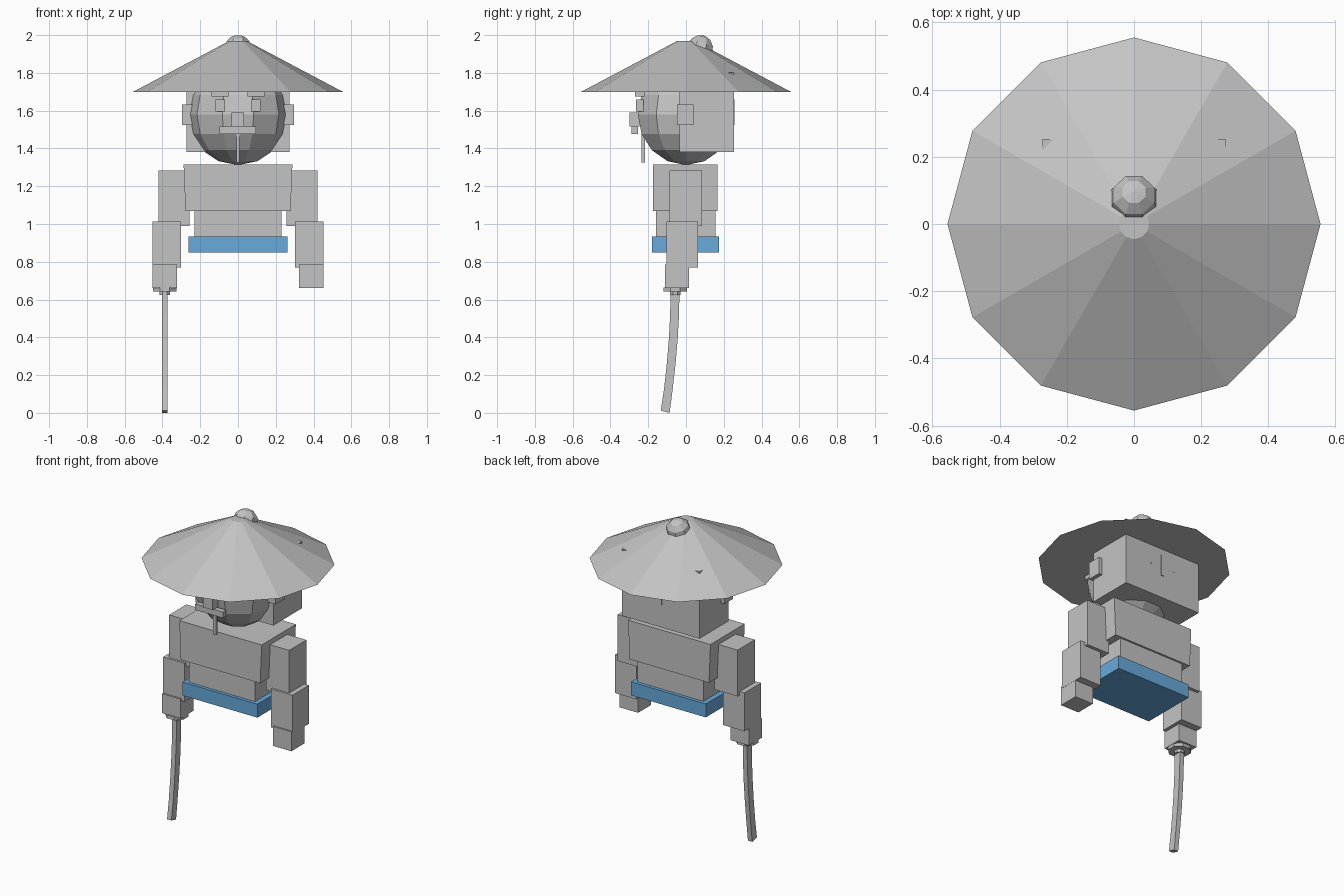
import bpy, bmesh, math
from mathutils import Matrix, Vector

if "Cube" in bpy.data.objects:
    bpy.data.objects.remove(bpy.data.objects["Cube"])


def material(name, rgb):
    m = bpy.data.materials.new(name)
    m.diffuse_color = (*rgb, 1)
    m.use_nodes = True
    m.node_tree.nodes["Principled BSDF"].inputs["Base Color"].default_value = m.diffuse_color
    return m


GREY = material("plain grey", (0.55, 0.55, 0.55))
BLUE = material("belt blue", (0.14, 0.40, 0.71))


def finish(name, bm, mat=GREY):
    bmesh.ops.recalc_face_normals(bm, faces=bm.faces)
    me = bpy.data.meshes.new(name)
    bm.to_mesh(me)
    bm.free()
    me.materials.append(mat)
    ob = bpy.data.objects.new(name, me)
    bpy.context.collection.objects.link(ob)
    return ob


def box(name, x, y, z, mat=GREY, taper=1.0):
    """Box from (min, max) ranges; taper narrows the bottom in x."""
    bm = bmesh.new()
    bmesh.ops.create_cube(bm, size=1)
    for v in bm.verts:
        px, py, pz = (r[0] + (c + 0.5) * (r[1] - r[0]) for r, c in zip((x, y, z), v.co))
        if v.co.z < 0:
            mid = (x[0] + x[1]) / 2
            px = mid + (px - mid) * taper
        v.co = (px, py, pz)
    return finish(name, bm, mat)


def pair(name, x, y, z):
    box("right_" + name, x, y, z)
    box("left_" + name, (-x[1], -x[0]), y, z)


def cone(name, sides, r1, r2, z, at=(0, 0), turn=0):
    bm = bmesh.new()
    m = Matrix.Translation((*at, (z[0] + z[1]) / 2)) @ Matrix.Rotation(turn, 4, 'Z')
    bmesh.ops.create_cone(bm, cap_ends=True, segments=sides, radius1=r1, radius2=r2,
                          depth=z[1] - z[0], matrix=m)
    return finish(name, bm)


def ball(name, centre, r, segs, rings, rot):
    bm = bmesh.new()
    bmesh.ops.create_uvsphere(bm, u_segments=segs, v_segments=rings, radius=r,
                              matrix=Matrix.Translation(centre) @ rot)
    return finish(name, bm)


# Hat and its knob
cone("hat", 12, 0.555, 0.045, (1.70, 1.97))
ball("hat_knob", (0, 0.073, 1.926), 0.075, 8, 6,
     Matrix.Rotation(math.radians(-20), 4, 'X') @ Matrix.Rotation(math.radians(22.5), 4, 'Z'))

# Head, hair block and the strip on its back
ball("head", (0, 0, 1.58), 0.268, 10, 8, Matrix.Rotation(math.radians(-90), 4, 'Z'))
box("hair", (-0.272, 0.272), (-0.035, 0.253), (1.38, 1.803))
box("hair_strip", (-0.01, 0.01), (0.25, 0.257), (1.525, 1.66))

# Face
pair("ear", (0.23, 0.297), (-0.048, 0.04), (1.525, 1.633))
pair("eyebrow", (0.05, 0.14), (-0.27, -0.22), (1.675, 1.70))
pair("eye", (0.07, 0.118), (-0.265, -0.225), (1.595, 1.66))
box("nose", (-0.035, 0.033), (-0.30, -0.245), (1.515, 1.59))
box("moustache", (-0.098, 0.096), (-0.288, -0.255), (1.477, 1.515))
box("goatee", (-0.009, 0.009), (-0.235, -0.217), (1.325, 1.48))

# Body
box("chest", (-0.288, 0.288), (-0.175, 0.167), (1.07, 1.315), taper=0.965)
box("waist", (-0.23, 0.23), (-0.16, 0.155), (0.93, 1.07))
box("belt", (-0.262, 0.262), (-0.18, 0.176), (0.85, 0.935), BLUE)

# Arms
pair("upper_arm", (0.258, 0.42), (-0.088, 0.084), (0.99, 1.283))
pair("forearm", (0.302, 0.453), (-0.102, 0.063), (0.77, 1.013))
pair("hand", (0.323, 0.452), (-0.112, 0.017), (0.662, 0.785))

# Sword guard and collar
cone("sword_guard", 8, 0.068, 0.068, (0.643, 0.664), (-0.388, -0.057), math.radians(22.5))
cone("blade_collar", 8, 0.03, 0.03, (0.625, 0.645), (-0.388, -0.057), math.radians(22.5))

# Curved blade swept down along short steps: (front y, back y, z)
bm = bmesh.new()
rows = []
STEPS = 5
for i in range(STEPS + 1):
    t = i / STEPS
    y = -0.058 - 0.052 * t ** 1.8
    z = 0.635 - 0.629 * t
    tilt = 0.006 * t
    rows.append([bm.verts.new((-0.388 + sx * 0.015, y + sy * 0.0235, z - sy * tilt * -1))
                 for sx, sy in ((-1, -1), (1, -1), (1, 1), (-1, 1))] if i < STEPS else
                [bm.verts.new((-0.388 + sx * 0.015, y + sy * 0.0235, z - sy * tilt))
                 for sx, sy in ((-1, -1), (1, -1), (1, 1), (-1, 1))])
for a, b in zip(rows, rows[1:]):
    for k in range(4):
        n = (k + 1) % 4
        bm.faces.new((a[k], a[n], b[n], b[k]))
bm.faces.new(rows[0])
bm.faces.new(rows[-1])
finish("sword_blade", bm)
